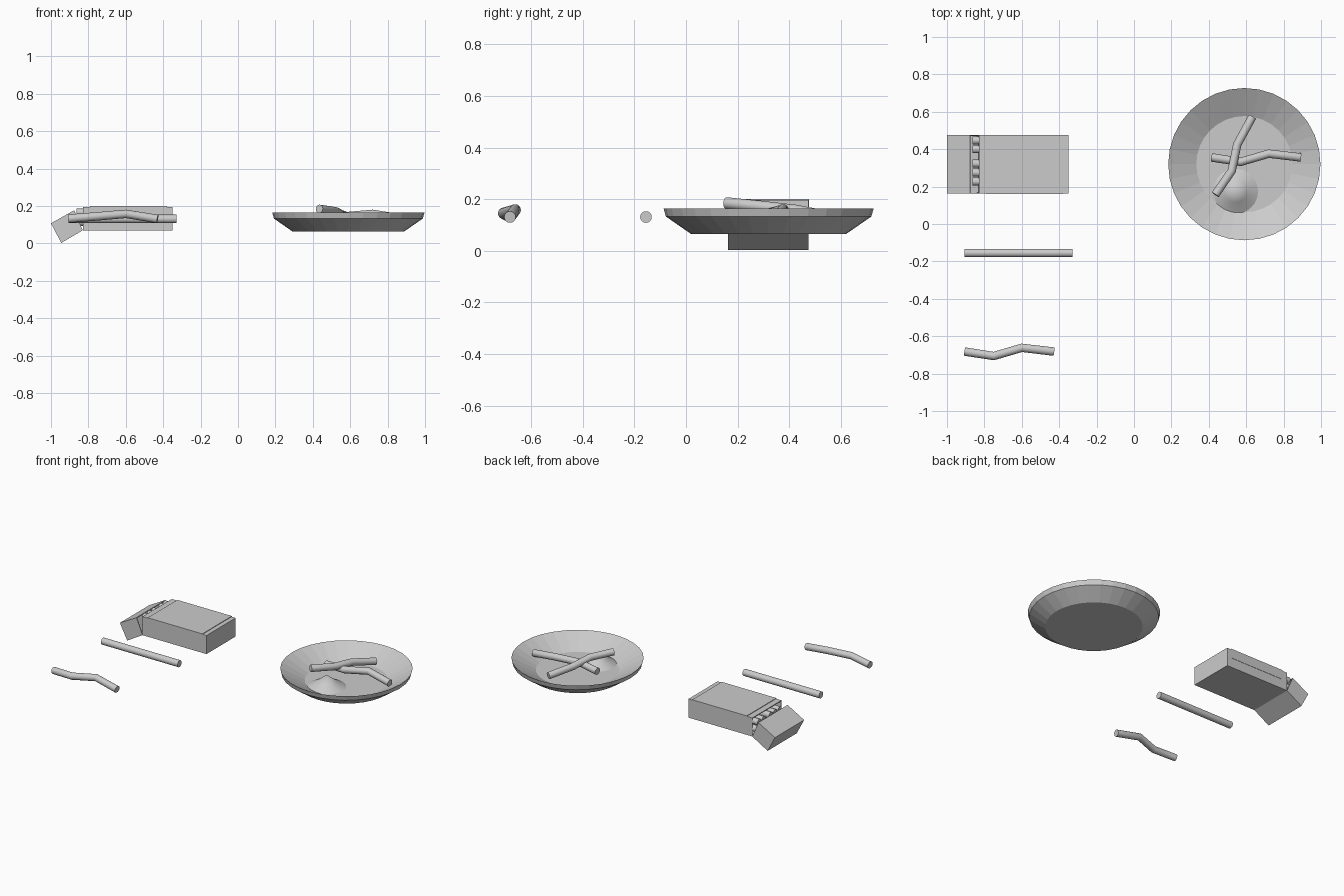
import bpy, bmesh, math
from mathutils import Vector

if "Cube" in bpy.data.objects:
    bpy.data.objects.remove(bpy.data.objects["Cube"])


def finish(bm, name, smooth=False):
    bmesh.ops.recalc_face_normals(bm, faces=bm.faces)
    me = bpy.data.meshes.new(name)
    bm.to_mesh(me)
    bm.free()
    ob = bpy.data.objects.new(name, me)
    bpy.context.collection.objects.link(ob)
    if smooth:
        bpy.ops.object.select_all(action='DESELECT')
        ob.select_set(True)
        bpy.context.view_layer.objects.active = ob
        bpy.ops.object.shade_smooth_by_angle(angle=math.radians(40))
    return ob


def prism(name, pts, y0, y1, open_side=None):
    """Extrude an xz outline along y; open_side drops one side and hollows the box."""
    bm = bmesh.new()
    a = [bm.verts.new((x, y0, z)) for x, z in pts]
    b = [bm.verts.new((x, y1, z)) for x, z in pts]
    bm.faces.new(a)
    bm.faces.new(b[::-1])
    n = len(pts)
    sides = [bm.faces.new((a[i], b[i], b[(i + 1) % n], a[(i + 1) % n])) for i in range(n)]
    bmesh.ops.recalc_face_normals(bm, faces=bm.faces)
    if open_side is not None:
        bm.faces.remove(sides[open_side])
    ob = finish(bm, name)
    if open_side is not None:
        m = ob.modifiers.new("wall", 'SOLIDIFY')
        m.thickness, m.offset = 0.007, -1
    return ob


def tube(name, pts, r=0.0225, sides=16):
    """Round stick swept through a few path points, with mitred bends and flat ends."""
    p = [Vector(q) for q in pts]
    bm = bmesh.new()
    rings = []
    for i, c in enumerate(p):
        t = (p[min(i + 1, len(p) - 1)] - p[max(i - 1, 0)]).normalized()
        u = t.cross(Vector((0, 0, 1))).normalized()
        v = u.cross(t)
        rings.append([bm.verts.new(c + r * (u * math.cos(k * math.tau / sides)
                                            + v * math.sin(k * math.tau / sides)))
                      for k in range(sides)])
    for r0, r1 in zip(rings, rings[1:]):
        for k in range(sides):
            j = (k + 1) % sides
            bm.faces.new((r0[k], r0[j], r1[j], r1[k]))
    bm.faces.new(rings[0])
    bm.faces.new(rings[-1])
    return finish(bm, name, True)


def lathe(name, profile, centre, steps, smooth=False):
    bm = bmesh.new()
    vs = [bm.verts.new((centre[0] + r, centre[1], z)) for r, z in profile]
    es = [bm.edges.new(e) for e in zip(vs, vs[1:])]
    bmesh.ops.spin(bm, geom=vs + es, cent=(*centre, 0), axis=(0, 0, 1),
                   angle=math.tau, steps=steps, use_duplicate=False)
    bmesh.ops.remove_doubles(bm, verts=bm.verts, dist=1e-4)
    return finish(bm, name, smooth)


# Open box: body, front panel, tilted hinged lid
Y0, Y1 = 0.162, 0.475
prism("box_body", [(-0.83, 0.07), (-0.35, 0.07), (-0.35, 0.196), (-0.83, 0.196)], Y0, Y1, 3)
prism("box_front_panel", [(-0.79, 0.135), (-0.38, 0.135), (-0.38, 0.2), (-0.79, 0.2)],
      Y0 - 0.002, Y1 + 0.002)
prism("box_lid", [(-0.83, 0.07), (-0.945, 0.003), (-1.0, 0.108), (-0.876, 0.177)], Y0, Y1, 3)

# Sticks inside the box
for row, z in enumerate((0.165, 0.115)):
    for i, y in enumerate((0.447, 0.4, 0.323, 0.275, 0.227)):
        tube(f"boxed_stick_{row}_{i}", [(-0.863, y, z), (-0.4, y, z)], 0.021)

# Loose sticks
tube("straight_stick", [(-0.905, -0.155, 0.131), (-0.33, -0.155, 0.131)])
bent = [(0, 0, 0.133), (0.155, -0.024, 0.145), (0.305, 0.02, 0.158), (0.475, 0, 0.131)]
for name, ox, oy in (("bent_stick", -0.905, -0.682), ("tray_stick_low", 0.415, 0.356)):
    tube(name, [(x + ox, y + oy, z) for x, y, z in bent])
tube("tray_stick_high", [(0.435, 0.157, 0.185), (0.523, 0.285, 0.172),
                         (0.552, 0.425, 0.156), (0.632, 0.572, 0.128)])

# Round tray and the ash heap in it
C = (0.59, 0.32)
lathe("tray", [(0, 0.065), (0.30, 0.065), (0.398, 0.133), (0.407, 0.165),
               (0.257, 0.085), (0, 0.085)], C, 32)
lathe("ash_heap", [(0, 0.084), (0.122, 0.084), (0.06, 0.118), (0, 0.163)],
      (0.543, 0.175), 32, True)
